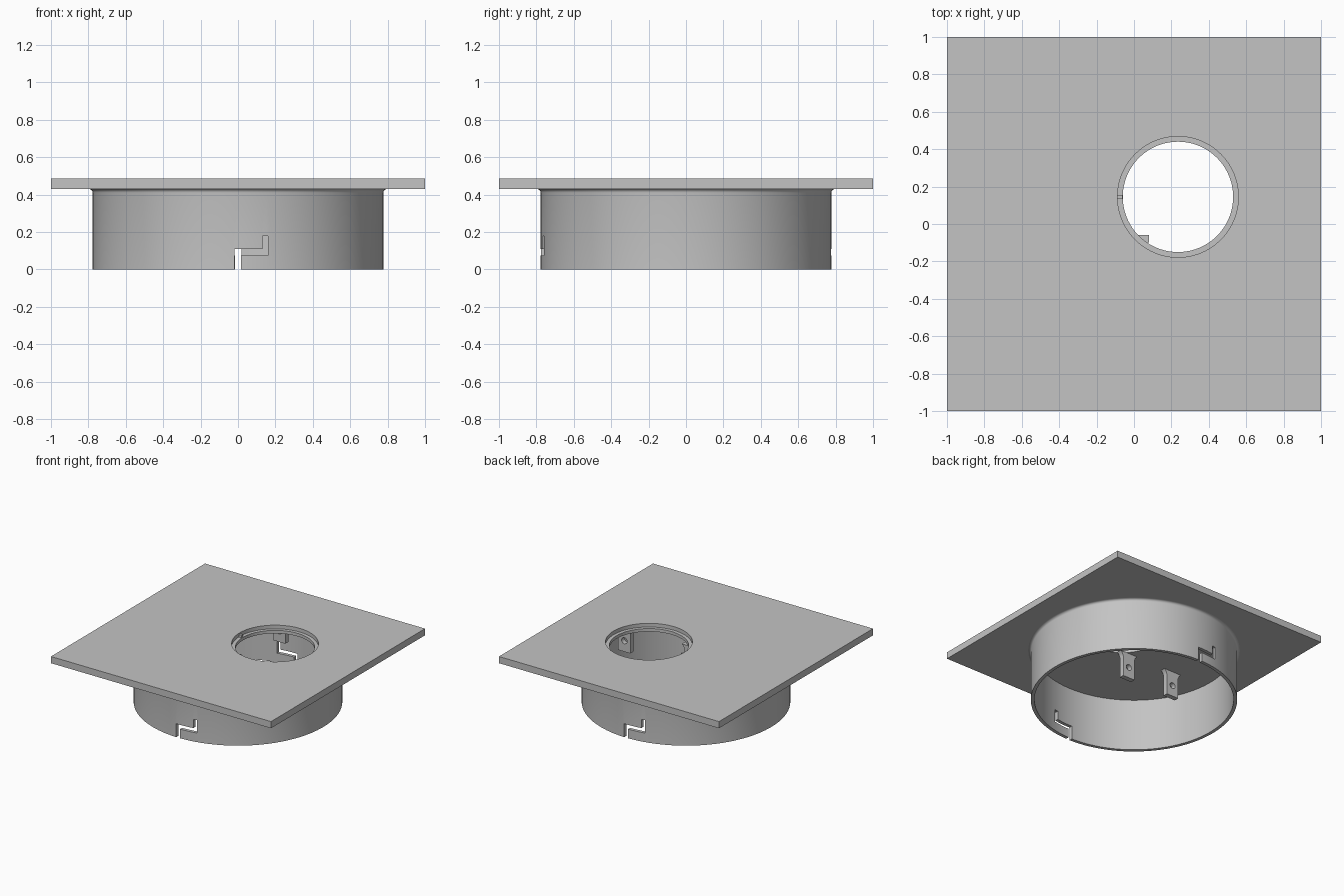
import bpy, bmesh, math
from mathutils import Matrix, Vector

cube = bpy.data.objects.get("Cube")
if cube:
    bpy.data.objects.remove(cube, do_unlink=True)

mat = bpy.data.materials.new("plain grey")
mat.use_nodes = True
GREY = (0.55, 0.55, 0.55, 1)
mat.diffuse_color = GREY
mat.node_tree.nodes["Principled BSDF"].inputs["Base Color"].default_value = GREY

PLATE_LOW, PLATE_TOP = 0.43, 0.485
HOLE = (0.235, 0.145)


def finish(name, bm):
    bmesh.ops.recalc_face_normals(bm, faces=bm.faces)
    mesh = bpy.data.meshes.new(name)
    bm.to_mesh(mesh)
    bm.free()
    ob = bpy.data.objects.new(name, mesh)
    bpy.context.collection.objects.link(ob)
    mesh.materials.append(mat)
    return ob


def box(name, lo, hi):
    bm = bmesh.new()
    bmesh.ops.create_cube(bm, size=1)
    lo, hi = Vector(lo), Vector(hi)
    for v in bm.verts:
        v.co = (lo + hi) / 2 + v.co * (hi - lo)
    return finish(name, bm)


def cylinder(name, radius, depth, matrix, sides=96):
    bm = bmesh.new()
    bmesh.ops.create_cone(bm, cap_ends=True, segments=sides, radius1=radius,
                          radius2=radius, depth=depth, matrix=matrix)
    return finish(name, bm)


def extrude_xz(name, outline, y0, y1):
    bm = bmesh.new()
    face = bm.faces.new([bm.verts.new((x, y0, z)) for x, z in outline])
    moved = bmesh.ops.extrude_face_region(bm, geom=[face])["geom"]
    verts = [g for g in moved if isinstance(g, bmesh.types.BMVert)]
    bmesh.ops.translate(bm, verts=verts, vec=(0, y1 - y0, 0))
    return finish(name, bm)


def cut(ob, cutter):
    mod = ob.modifiers.new("cut", "BOOLEAN")
    mod.operation = "DIFFERENCE"
    mod.solver = "EXACT"
    mod.object = cutter
    bpy.context.view_layer.objects.active = ob
    bpy.ops.object.modifier_apply(modifier=mod.name)
    bpy.data.objects.remove(cutter, do_unlink=True)


def smooth(ob):
    bpy.ops.object.select_all(action="DESELECT")
    ob.select_set(True)
    bpy.context.view_layer.objects.active = ob
    bpy.ops.object.shade_smooth_by_angle(angle=math.radians(30))


# Square top plate with a stepped round opening
plate = box("top_plate", (-1, -1, PLATE_LOW), (1, 1, PLATE_TOP))
cut(plate, cylinder("opening", 0.295, 1, Matrix.Translation((*HOLE, 0.4))))
cut(plate, cylinder("recess", 0.323, 0.06, Matrix.Translation((*HOLE, PLATE_TOP))))
smooth(plate)

# Small locating key in the recess
box("locating_key", (HOLE[0] - 0.325, HOLE[1] - 0.01, 0.45),
    (HOLE[0] - 0.297, HOLE[1] + 0.01, 0.475))

# Collar: wall profile with a fillet under the plate, revolved
OUTER, INNER, FILLET = 0.777, 0.75, 0.02
profile = [(INNER, 0), (OUTER, 0)]
for i in range(6):
    a = math.radians(18 * i)
    profile.append((OUTER + FILLET * (1 - math.cos(a)),
                    PLATE_LOW - FILLET * (1 - math.sin(a))))
profile.append((INNER, PLATE_LOW))
bm = bmesh.new()
ring = [bm.verts.new((r, 0, z)) for r, z in profile]
edges = [bm.edges.new((ring[i], ring[(i + 1) % len(ring)])) for i in range(len(ring))]
bmesh.ops.spin(bm, geom=ring + edges, cent=(0, 0, 0), axis=(0, 0, 1),
               angle=math.tau, steps=128)
bmesh.ops.remove_doubles(bm, verts=bm.verts, dist=0.0001)
collar = finish("collar", bm)

# Stepped bayonet slots, front and back
slot = [(-0.018, -0.05), (0.016, -0.05), (0.016, 0.075), (0.16, 0.075),
        (0.16, 0.18), (0.13, 0.18), (0.13, 0.11), (-0.018, 0.11)]
for side in (1, -1):
    cut(collar, extrude_xz("slot", [(side * x, z) for x, z in slot],
                           -0.9 * side, -0.6 * side))
smooth(collar)

# Flared mounting tabs with screw holes
TAB_LOW, HALF, THICK = 0.22, 0.055, 0.04
half = [(HALF, TAB_LOW), (HALF, 0.39), (HALF + 0.01, 0.415), (HALF + 0.025, PLATE_LOW)]
outline = half + [(-x, z) for x, z in reversed(half)]
turn = Matrix.Rotation(math.pi / 2, 4, "X")
for n, (x, y) in enumerate([(0, -0.08), (-0.43, -0.08), (-0.08, 0.67), (0.61, -0.09)], 1):
    tab = extrude_xz(f"mounting_tab_{n}", [(x + px, z) for px, z in outline],
                     y - THICK / 2, y + THICK / 2)
    cut(tab, cylinder("screw_hole", 0.025, 0.2,
                      Matrix.Translation((x, y, 0.31)) @ turn, 24))
    smooth(tab)
